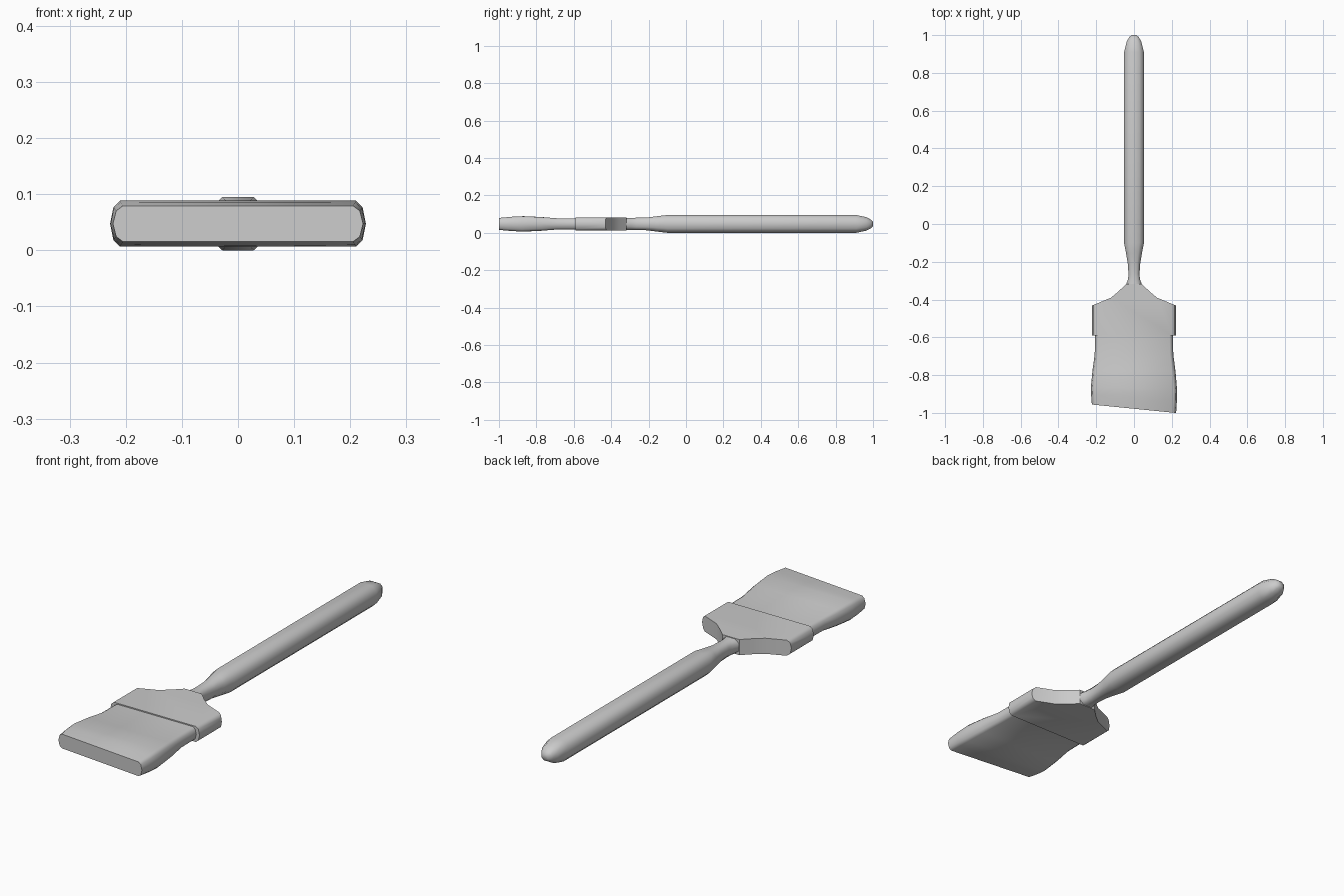
import bpy, bmesh, math

if "Cube" in bpy.data.objects:
    bpy.data.objects.remove(bpy.data.objects["Cube"])

ZC = 0.0475  # height of the brush's centre line


def finish(name, bm, angle=35):
    bmesh.ops.recalc_face_normals(bm, faces=bm.faces)
    me = bpy.data.meshes.new(name)
    bm.to_mesh(me)
    bm.free()
    ob = bpy.data.objects.new(name, me)
    bpy.context.collection.objects.link(ob)
    bpy.ops.object.select_all(action='DESELECT')
    ob.select_set(True)
    bpy.context.view_layer.objects.active = ob
    if angle:
        bpy.ops.object.shade_smooth_by_angle(angle=math.radians(angle))
    return ob


def loft(sections):
    """Skin a list of closed rings and cap both ends."""
    bm = bmesh.new()
    rings = [[bm.verts.new(p) for p in ring] for ring in sections]
    n = len(rings[0])
    for a, b in zip(rings, rings[1:]):
        for i in range(n):
            j = (i + 1) % n
            bm.faces.new((a[i], a[j], b[j], b[i]))
    bm.faces.new(rings[0])
    bm.faces.new(rings[-1])
    return bm


def slab(y, w, h, slant=0.0):
    """Flat section with rounded sides; slant tilts it across x."""
    right = [(w - 0.018, -h), (w - 0.006, -0.72 * h), (w, 0),
             (w - 0.006, 0.72 * h), (w - 0.018, h)]
    pts = right + [(-x, -z) for x, z in right]
    return [(x, y - slant * x, ZC + z) for x, z in pts]


def octagon(y, w, h):
    q = [(w, 0.5 * h), (0.53 * w, h), (-0.53 * w, h), (-w, 0.5 * h)]
    pts = q + [(-x, -z) for x, z in q]
    return [(x, y, ZC + z) for x, z in pts]


# Handle with tapered neck and rounded end
handle = [(-0.33, 0.042, 0.032), (-0.315, 0.04, 0.032), (-0.295, 0.032, 0.0325),
          (-0.265, 0.029, 0.033), (-0.21, 0.033, 0.034), (-0.155, 0.042, 0.041),
          (-0.1, 0.0525, 0.0475), (0.91, 0.0525, 0.0475), (0.965, 0.039, 0.036),
          (0.99, 0.025, 0.022), (1.0, 0.012, 0.011)]
finish("handle", loft([octagon(*s) for s in handle]), 50)

# Ferrule: rounded slab trimmed by the shoulder outline
ferrule = finish("ferrule", loft([slab(-0.59, 0.222, 0.035), slab(-0.2, 0.222, 0.035)]), 0)
half = [(0.3, -0.7), (0.3, -0.455), (0.218, -0.43), (0.122, -0.39),
        (0.08, -0.355), (0.042, -0.318)]
outline = half + [(-x, y) for x, y in reversed(half)]
cutter = finish("shoulder_cutter", loft([[(x, y, z) for x, y in outline] for z in (-0.1, 0.2)]), 0)
bpy.context.view_layer.objects.active = ferrule
mod = ferrule.modifiers.new("shoulders", 'BOOLEAN')
mod.operation = 'INTERSECT'
mod.solver = 'EXACT'
mod.object = cutter
bpy.ops.object.modifier_apply(modifier=mod.name)
bpy.data.objects.remove(cutter)
bpy.ops.object.select_all(action='DESELECT')
ferrule.select_set(True)
bpy.ops.object.shade_smooth_by_angle(angle=math.radians(40))

# Bristles: bulging slab with a slanted tip
bristles = [(-0.58, 0.206, 0.030, 0), (-0.69, 0.208, 0.030, 0), (-0.78, 0.220, 0.037, 0.01),
            (-0.87, 0.228, 0.041, 0.03), (-0.92, 0.227, 0.038, 0.07),
            (-0.978, 0.223, 0.032, 0.1)]
finish("bristles", loft([slab(*s) for s in bristles]), 50)
